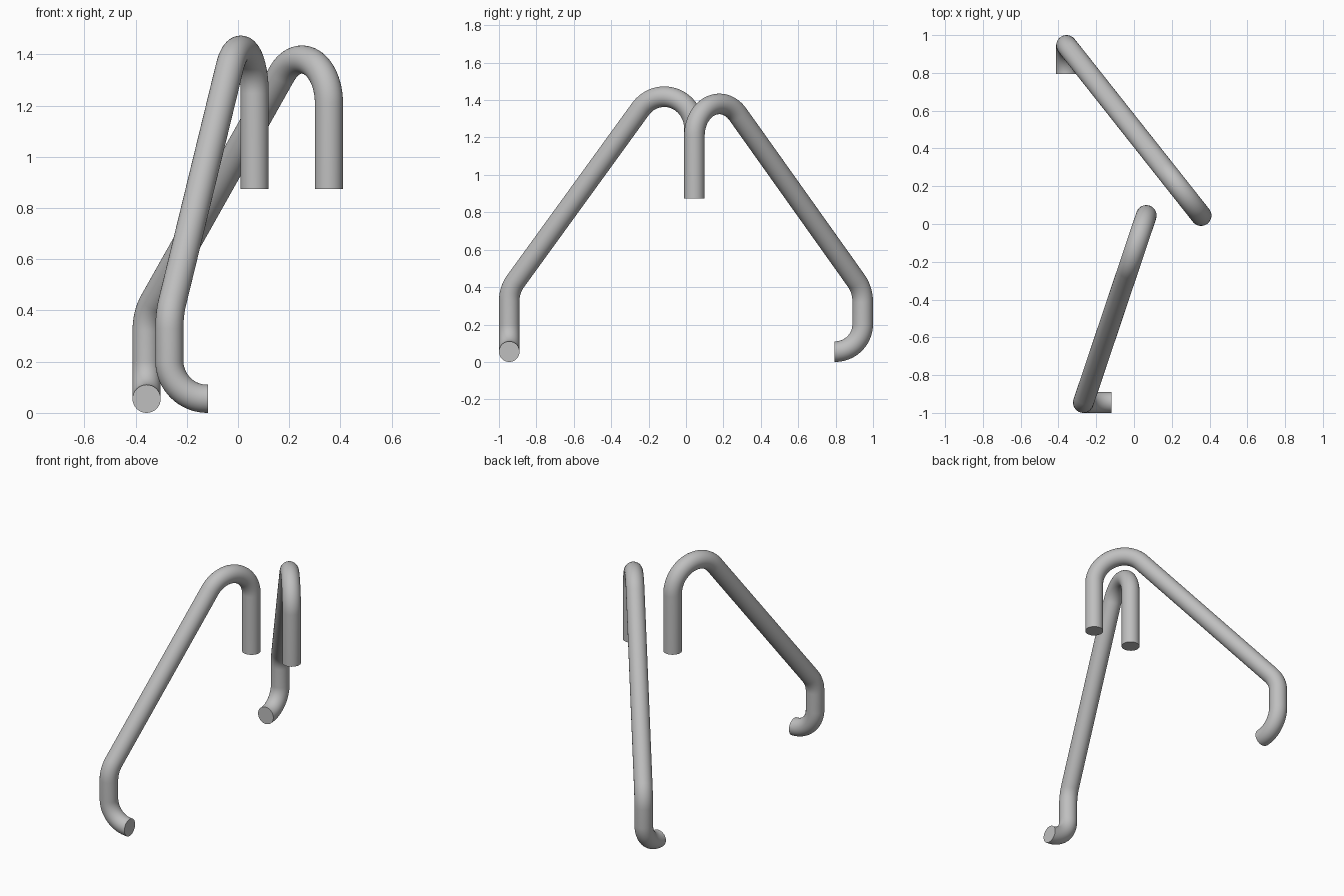
import bpy
from math import acos, tan, pi
from mathutils import Vector, Quaternion

cube = bpy.data.objects.get("Cube")
if cube:
    bpy.data.objects.remove(cube, do_unlink=True)

PIPE_RADIUS = 0.055
BEND = 0.17
FOOT_BEND = 0.148

# Plain grey metal
grey = bpy.data.materials.new("grey_metal")
grey.use_nodes = True
colour = (0.52, 0.52, 0.52, 1)
grey.diffuse_color = colour
grey.node_tree.nodes["Principled BSDF"].inputs["Base Color"].default_value = colour


def rounded_path(corners, radii, steps_per_turn=72):
    """Replace each inner corner of a polyline by a circular bend."""
    points = [corners[0]]
    for before, corner, after, radius in zip(corners, corners[1:], corners[2:], radii):
        d_in = (corner - before).normalized()
        d_out = (after - corner).normalized()
        turn = acos(d_in.dot(d_out))
        axis = d_in.cross(d_out).normalized()
        start = corner - d_in * radius * tan(turn / 2)
        centre = start + axis.cross(d_in) * radius
        steps = max(6, round(steps_per_turn * turn / (2 * pi)))
        for i in range(steps + 1):
            points.append(centre + Quaternion(axis, turn * i / steps) @ (start - centre))
    points.append(corners[-1])
    return points


def pipe(name, points):
    """Sweep a capped round tube along the points."""
    curve = bpy.data.curves.new(name, "CURVE")
    curve.dimensions = "3D"
    curve.bevel_depth = PIPE_RADIUS
    curve.bevel_resolution = 14
    curve.use_fill_caps = True
    spline = curve.splines.new("POLY")
    spline.points.add(len(points) - 1)
    for p, co in zip(spline.points, points):
        p.co = (*co, 1)
    curve.materials.append(grey)
    obj = bpy.data.objects.new(name, curve)
    bpy.context.collection.objects.link(obj)
    bpy.ops.object.select_all(action="DESELECT")
    obj.select_set(True)
    bpy.context.view_layer.objects.active = obj
    bpy.ops.object.convert(target="MESH")
    bpy.ops.object.shade_smooth_by_angle(angle=pi / 6)


def hooked_pipe(name, top, base, apex_height, foot):
    """Upright stub, hook over the top, long slope, short leg and turned foot."""
    ankle = Vector((*base, PIPE_RADIUS))
    corners = [
        Vector((*top, 0.875)),
        Vector((*top, apex_height)),
        Vector((*base, 0.385)),
        ankle,
        ankle + Vector(foot) * (FOOT_BEND + 0.002),
    ]
    pipe(name, rounded_path(corners, [BEND, BEND, FOOT_BEND]))


hooked_pipe("front_pipe", (0.065, 0.045), (-0.268, -0.945), 1.75, (1, 0, 0))
hooked_pipe("back_pipe", (0.355, 0.045), (-0.357, 0.945), 1.65, (0, -1, 0))
